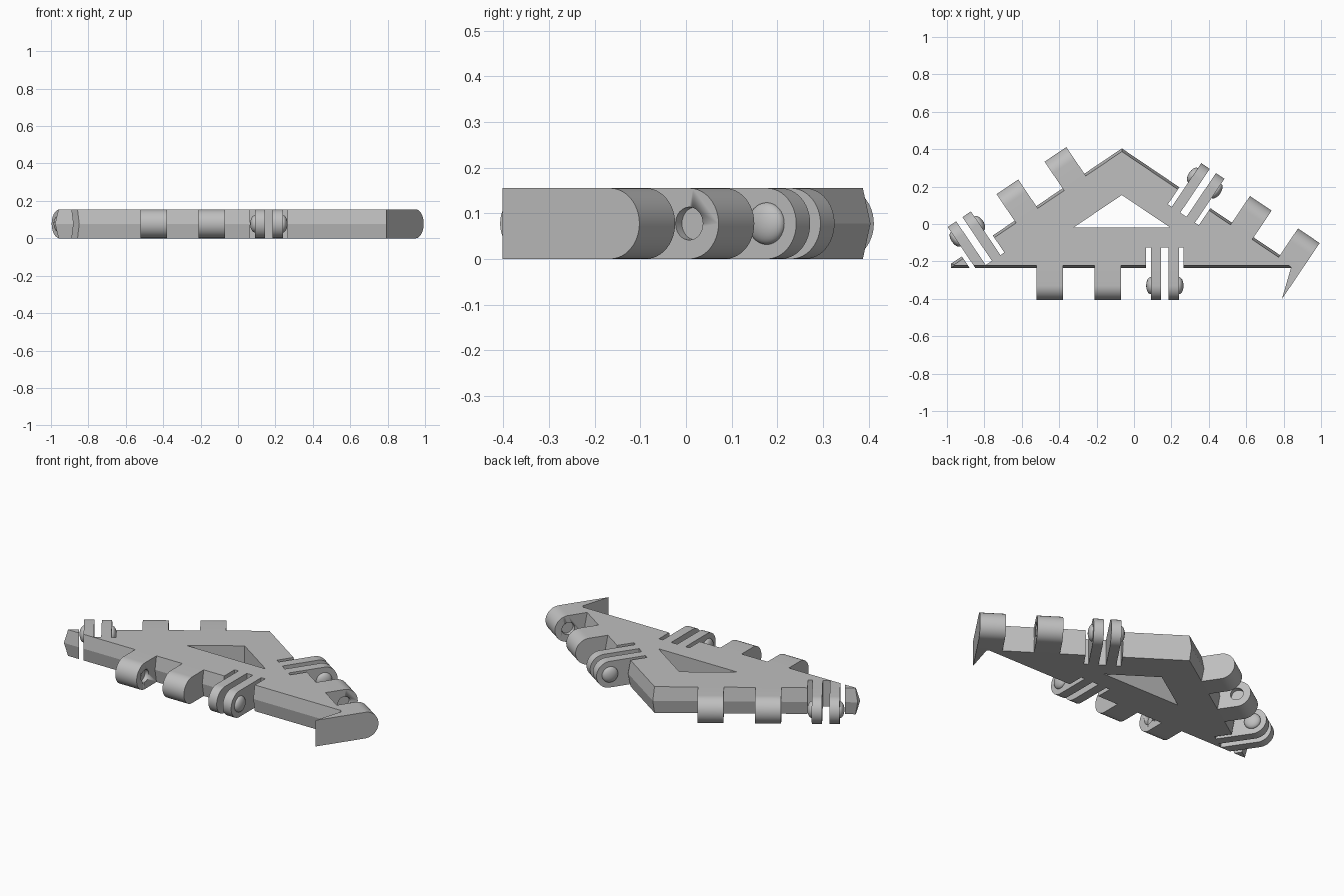
import bpy, bmesh, math
from mathutils import Vector, Matrix

if "Cube" in bpy.data.objects:
    bpy.data.objects.remove(bpy.data.objects["Cube"], do_unlink=True)

H = 0.155          # plate thickness
R = H / 2          # hinge end radius
TIP = 0.172        # hinge reach beyond the plate edge
MID = -0.065       # x of the plate's apex

grey = bpy.data.materials.new("plain_grey")
grey.use_nodes = True
grey.diffuse_color = (0.52, 0.52, 0.52, 1)
grey.node_tree.nodes["Principled BSDF"].inputs["Base Color"].default_value = grey.diffuse_color


def finish(bm, name, smooth=False):
    bmesh.ops.recalc_face_normals(bm, faces=bm.faces)
    mesh = bpy.data.meshes.new(name)
    bm.to_mesh(mesh)
    bm.free()
    mesh.materials.append(grey)
    ob = bpy.data.objects.new(name, mesh)
    bpy.context.collection.objects.link(ob)
    bpy.ops.object.select_all(action='DESELECT')
    ob.select_set(True)
    bpy.context.view_layer.objects.active = ob
    if smooth:
        bpy.ops.object.shade_smooth_by_angle(angle=math.radians(35))
    return ob


def prism(name, points, vec, smooth=False):
    bm = bmesh.new()
    face = bm.faces.new([bm.verts.new(p) for p in points])
    ext = bmesh.ops.extrude_face_region(bm, geom=[face])
    moved = [g for g in ext["geom"] if isinstance(g, bmesh.types.BMVert)]
    bmesh.ops.translate(bm, verts=moved, vec=vec)
    return finish(bm, name, smooth)


def cut(target, cutter):
    cutter.hide_render = True
    bpy.context.view_layer.objects.active = target
    mod = target.modifiers.new("cut", 'BOOLEAN')
    mod.operation, mod.solver, mod.object = 'DIFFERENCE', 'EXACT', cutter
    bpy.ops.object.modifier_apply(modifier=mod.name)
    bpy.data.objects.remove(cutter, do_unlink=True)


class Edge:
    """Frame on one plate edge: t runs along it, s points outward."""
    def __init__(self, name, origin, along, out, gap, prongs):
        self.name, self.gap, self.prongs = name, gap, prongs
        self.o, self.t, self.s = Vector(origin), Vector(along), Vector(out)

    def pt(self, t, s, z=0.0):
        return self.o + self.t * t + self.s * s + Vector((0, 0, z))

    def matrix(self, t, s, z):
        rot = Matrix((self.t, self.s, self.t.cross(self.s))).transposed().to_4x4()
        return Matrix.Translation(self.pt(t, s, z)) @ rot


c, n = math.cos(math.radians(34)), math.sin(math.radians(34))
APEX = (MID, 0.404, 0)
edges = [
    Edge("front", (MID, -0.235, 0), (1, 0, 0), (0, -1, 0), -0.23, 0.23),
    Edge("back_right", APEX, (-c, -n, 0), (-n, c, 0), 0.467, 0.932),
    Edge("back_left", APEX, (c, -n, 0), (n, c, 0), 0.935, 0.471),
]

# Triangular plate with side faces that bulge at mid height
bm = bmesh.new()
rings = []
for z, d in ((0, 0.014), (R, 0), (H, 0.014)):
    w, top = 0.913 - 1.3 * d, 0.404 - 1.2 * d
    low = -0.235 + d
    shoulder = max(top - w * n / c, low + 0.003)
    outline = [(0, top), (-w, shoulder), (-w, low), (w, low), (w, shoulder)]
    rings.append([bm.verts.new((MID + x, y, z)) for x, y in outline])
bm.faces.new(rings[0])
bm.faces.new(rings[-1])
for a, b in zip(rings, rings[1:]):
    for i in range(len(a)):
        j = (i + 1) % len(a)
        bm.faces.new((a[i], a[j], b[j], b[i]))
plate = finish(bm, "triangle_plate")

# Central triangular opening
cut(plate, prism("opening_cutter", [(MID, 0.155, -0.1), (MID - 0.26, -0.02, -0.1),
                                    (MID + 0.26, -0.02, -0.1)], (0, 0, 0.4)))

# Slots on both sides of and between the spring prongs
for e in edges:
    for a, b in ((-0.1, -0.075), (-0.02, 0.02), (0.075, 0.1)):
        corners = [e.pt(e.prongs + t, s, -0.1)
                   for t, s in ((a, 0.04), (b, 0.04), (b, -0.11), (a, -0.11))]
        cut(plate, prism("slot_cutter", corners, (0, 0, 0.4)))


def lug(e, name, t0, t1):
    # Bar with a half-round end, extruded along the edge
    profile = [(-0.02, 0), (-0.02, H)]
    for i in range(25):
        a = math.pi / 2 - math.pi * i / 24
        profile.append((TIP - R + R * math.cos(a), R + R * math.sin(a)))
    pts = [e.pt(t0, s, z) for s, z in profile]
    return prism(f"{e.name}_{name}", pts, e.t * (t1 - t0), True)


for e in edges:
    # Two knuckles with sockets on the faces that look at each other
    for side, label in ((-1, "first"), (1, "second")):
        inner = e.gap + side * 0.085
        knuckle = lug(e, label + "_knuckle", inner, inner + side * 0.14)
        bm = bmesh.new()
        bmesh.ops.create_cone(bm, cap_ends=True, segments=32, radius1=0.036, radius2=0.036,
                              depth=0.05, matrix=Matrix.Rotation(math.pi / 2, 4, 'Y'))
        bm.transform(e.matrix(inner, TIP - R, R))
        cut(knuckle, finish(bm, "socket_cutter", True))

        # Thin prong with a domed bump on its outer face
        outer = e.prongs + side * 0.075
        lug(e, label + "_prong", outer - side * 0.055, outer)
        bm = bmesh.new()
        bmesh.ops.create_uvsphere(bm, u_segments=32, v_segments=16, radius=0.046)
        bm.transform(e.matrix(outer, TIP - R, R) @ Matrix.Diagonal((0.54, 1, 1, 1)))
        finish(bm, f"{e.name}_{label}_bump", True)

# Pointed tail running back from the outermost knuckle
e = edges[2]
end = e.gap + 0.225
prism("pointed_tail", [e.pt(end, 0.03), e.pt(end, -0.19), (0.843, -0.222, 0),
                       (0.82, -0.17, 0)], (0, 0, H))
